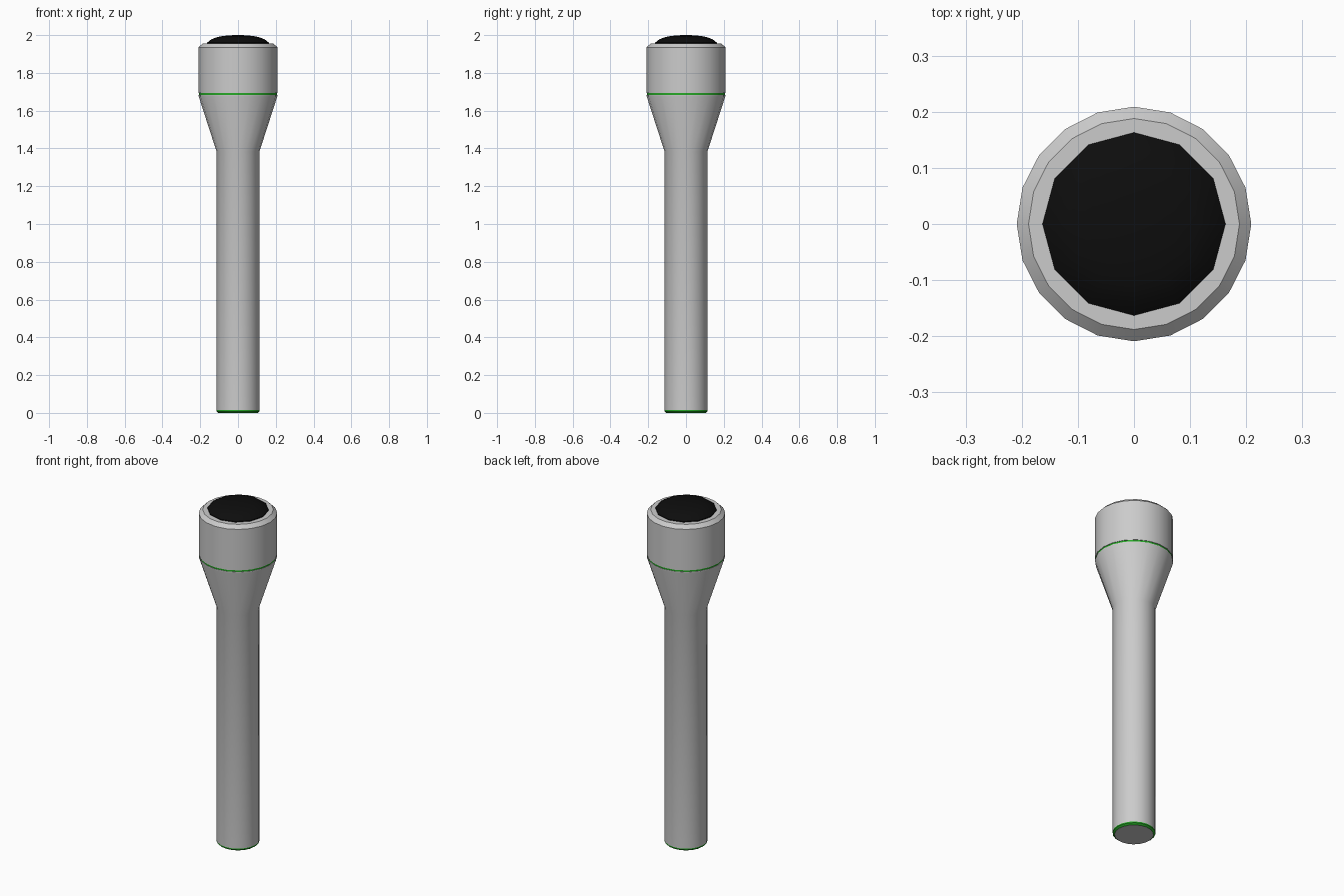
import bpy, bmesh, math

if "Cube" in bpy.data.objects:
    bpy.data.objects.remove(bpy.data.objects["Cube"])


def material(name, color):
    m = bpy.data.materials.new(name)
    m.diffuse_color = color
    m.use_nodes = True
    m.node_tree.nodes["Principled BSDF"].inputs["Base Color"].default_value = m.diffuse_color
    return m


def lathe(name, profile, sides, mat=None, angle=30, closed=False):
    """Revolve (radius, z) points around z; radius 0 makes a pole."""
    bm = bmesh.new()
    rings = []
    for r, z in profile:
        if r == 0:
            rings.append([bm.verts.new((0, 0, z))] * sides)
        else:
            rings.append([bm.verts.new((r * math.cos(2 * math.pi * i / sides),
                                        r * math.sin(2 * math.pi * i / sides), z))
                          for i in range(sides)])
    pairs = list(zip(rings, rings[1:]))
    if closed:
        pairs.append((rings[-1], rings[0]))
    for a, b in pairs:
        for i in range(sides):
            j = (i + 1) % sides
            bm.faces.new(list(dict.fromkeys((a[i], a[j], b[j], b[i]))))
    bmesh.ops.recalc_face_normals(bm, faces=bm.faces)
    mesh = bpy.data.meshes.new(name)
    bm.to_mesh(mesh)
    bm.free()
    obj = bpy.data.objects.new(name, mesh)
    bpy.context.collection.objects.link(obj)
    if mat:
        mesh.materials.append(mat)
    bpy.ops.object.select_all(action='DESELECT')
    obj.select_set(True)
    bpy.context.view_layer.objects.active = obj
    bpy.ops.object.shade_smooth_by_angle(angle=math.radians(angle))
    return obj


green = material("green_trim", (0.02, 0.4, 0.02, 1))
black = material("black_lens", (0.004, 0.004, 0.004, 1))
SIDES = 20

# Handle tube flaring into the neck
lathe("handle", [(0, 0.015), (0.114, 0.015), (0.114, 1.385),
                 (0.208, 1.675), (0.208, 1.684), (0, 1.684)], SIDES, angle=19)

# Tail cap: grey base disc with a green bevelled rim
lathe("tail_disc", [(0, 0.0), (0.104, 0.0)], SIDES)
lathe("tail_rim", [(0.104, 0.0), (0.114, 0.008), (0.114, 0.015)], SIDES, green)

# Green seam between neck and head
lathe("seam_ring", [(0.19, 1.684), (0.206, 1.684), (0.206, 1.694), (0.19, 1.694)],
      SIDES, green, closed=True)

# Lamp head with bevelled top edge
lathe("head", [(0, 1.694), (0.209, 1.694), (0.209, 1.935),
               (0.188, 1.955), (0, 1.955)], SIDES)

# Domed lens, twelve sided
lathe("lens", [(0.163, 1.953), (0.163, 1.960), (0.142, 1.977), (0.115, 1.988),
               (0.082, 1.995), (0.042, 1.999), (0, 2.0)], 12, black, angle=50)
